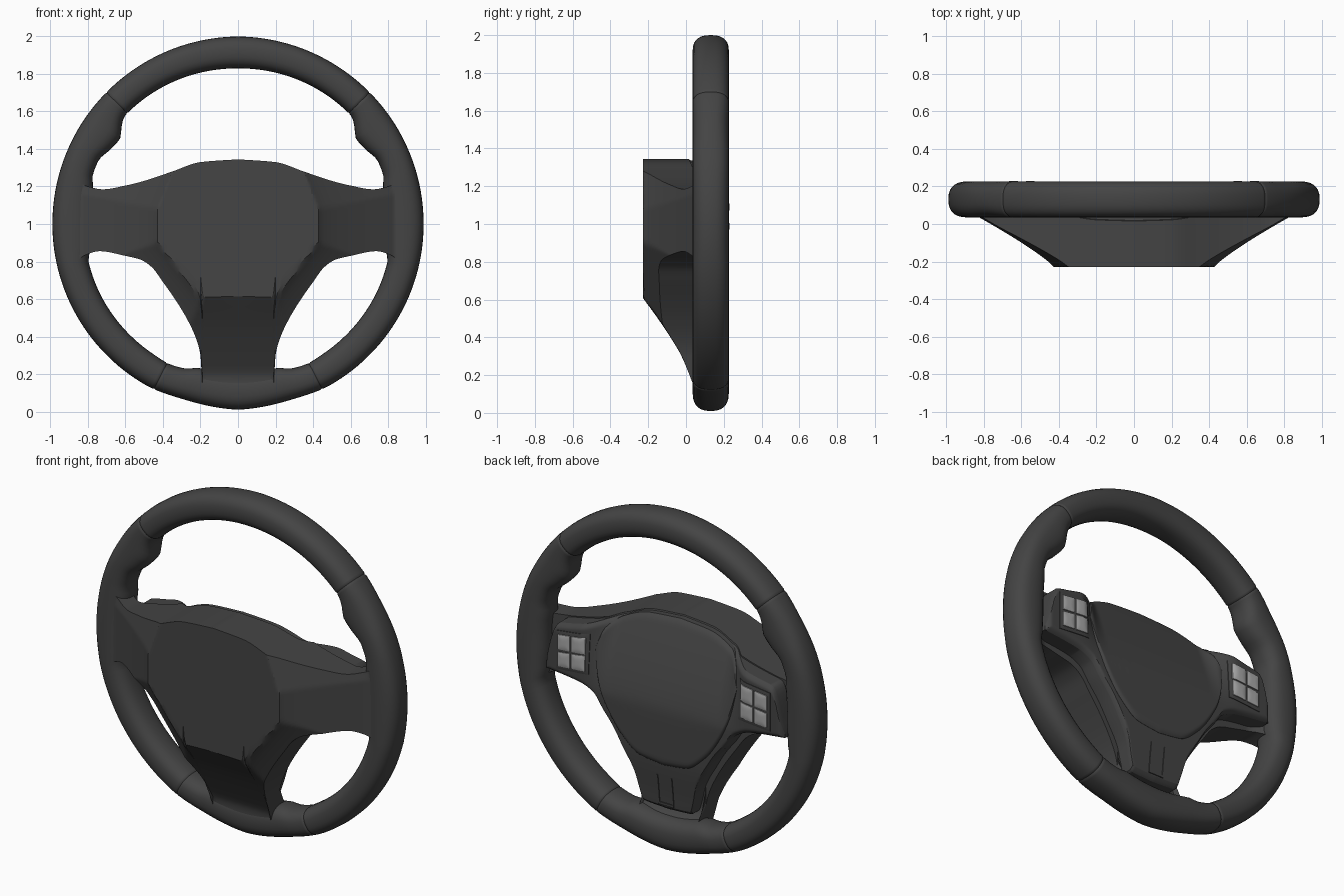
import bpy, bmesh, math

if "Cube" in bpy.data.objects:
    bpy.data.objects.remove(bpy.data.objects["Cube"])


def material(name, v):
    m = bpy.data.materials.new(name)
    m.diffuse_color = (v, v, v, 1)
    m.use_nodes = True
    m.node_tree.nodes["Principled BSDF"].inputs["Base Color"].default_value = m.diffuse_color
    return m


DARK = material("charcoal", 0.058)
GREY = material("button_grey", 0.40)


def curve(pts):
    """Monotone smooth interpolation through (x, value) points, mirrored in x."""
    s = [(b[1] - a[1]) / (b[0] - a[0]) for a, b in zip(pts, pts[1:])]
    m = [s[0]] + [0 if p * q <= 0 else 2 * p * q / (p + q) for p, q in zip(s, s[1:])] + [s[-1]]

    def f(x):
        x = min(max(abs(x), pts[0][0]), pts[-1][0])
        i = 0
        while i < len(s) - 1 and x > pts[i + 1][0]:
            i += 1
        h = pts[i + 1][0] - pts[i][0]
        t = (x - pts[i][0]) / h
        return ((2*t**3 - 3*t*t + 1) * pts[i][1] + (t**3 - 2*t*t + t) * h * m[i]
                + (3*t*t - 2*t**3) * pts[i + 1][1] + (t**3 - t*t) * h * m[i + 1])
    return f


def smooth(t):
    t = min(max(t, 0), 1)
    return t * t * (3 - 2 * t)


def finish(bm, name, mat, angle=30):
    bmesh.ops.recalc_face_normals(bm, faces=bm.faces)
    me = bpy.data.meshes.new(name)
    bm.to_mesh(me)
    bm.free()
    me.materials.append(mat)
    ob = bpy.data.objects.new(name, me)
    bpy.context.collection.objects.link(ob)
    bpy.ops.object.select_all(action='DESELECT')
    ob.select_set(True)
    bpy.context.view_layer.objects.active = ob
    bpy.ops.object.shade_smooth_by_angle(angle=math.radians(angle))
    return ob


def patch(name, mat, x0, x1, cols, rows, lo, hi, front, back, rnd=0.0, angle=30):
    """Solid between two surfaces y=front(x,z) and y=back(x,z), within lo(x)<z<hi(x)."""
    bm = bmesh.new()
    F, B = [], []
    for i in range(cols + 1):
        x = x0 + (x1 - x0) * i / cols
        a, b = lo(x), hi(x)
        f, g = [], []
        for k in range(rows + 1):
            z = a + (b - a) * (0.5 - 0.5 * math.cos(math.pi * k / rows))
            edge = min(z - a, b - z, abs(x - x0), abs(x1 - x))
            drop = rnd * (1 - min(1, edge / 0.03)) ** 2
            f.append(bm.verts.new((x, front(x, z), z)))
            g.append(bm.verts.new((x, back(x, z) - drop, z)))
        F.append(f)
        B.append(g)
    for i in range(cols):
        for k in range(rows):
            for G in (F, B):
                bm.faces.new((G[i][k], G[i+1][k], G[i+1][k+1], G[i][k+1]))
        for k in (0, rows):
            bm.faces.new((F[i][k], F[i+1][k], B[i+1][k], B[i][k]))
    for i in (0, cols):
        for k in range(rows):
            bm.faces.new((F[i][k], F[i][k+1], B[i][k+1], B[i][k]))
    return finish(bm, name, mat, angle)


# Rim: rounded section swept round, with thumb grips and four seam grooves
inner = curve([(0, .83), (46, .835), (50, .81), (54.5, .776), (59.5, .787), (66, .818), (71, .818),
               (76, .797), (90, .78), (100, .80), (104, .822), (147, .828), (153, .832),
               (160, .82), (165, .795), (180, .79)])
outer = curve([(0, 1.0), (45, .993), (90, .99), (150, .99), (163, .979), (180, .99)])
stations = {float(a): 1.0 for a in range(-180, 180, 2)}
for a in (45, 153):
    for s in (-1, 1):
        for d, k in ((-.5, 1), (0, .95), (.5, 1)):
            stations[s * a + d] = k
bm = bmesh.new()
rings = []
for a in sorted(stations):
    k, r0, r1 = stations[a], inner(a), outer(a)
    ring = []
    for j in range(28):
        t = 2 * math.pi * j / 28
        c, s = math.cos(t), math.sin(t)
        r = (r0 + r1) / 2 + k * (r1 - r0) / 2 * math.copysign(abs(c) ** .8, c)
        y = .131 + k * .096 * math.copysign(abs(s) ** .8, s)
        ring.append(bm.verts.new((r * math.sin(math.radians(a)), y, 1 + r * math.cos(math.radians(a)))))
    rings.append(ring)
for i, ring in enumerate(rings):
    nxt = rings[(i + 1) % len(rings)]
    for j in range(28):
        bm.faces.new((ring[j], ring[j - 1], nxt[j - 1], nxt[j]))
finish(bm, "rim", DARK, 35)


# Surfaces shared by the hub parts
def cover_front(x, z):
    x = abs(x)
    d = max(0, x - .43, .6 - z, (x - .43) * .784 - (z - .9) * .62, (x - .43) * .93 + (z - 1.08) * .36)
    return min(-.228 + .26 * (d / .39) ** .85, .04)


def face(x, z):
    fall = .16 * (max(0, z - .85) / .48) ** 1.3
    return .212 - fall * (1 - smooth((abs(x) - .35) / .2)) - .03 * smooth((.6 - z) / .35)


def cover_back(x, z):
    lift = max(smooth((abs(x) - .7) / .2), smooth((.28 - z) / .15))
    return max(min(.1, face(x, z) - .03) + .11 * lift, cover_front(x, z) + .01)


# Rear cover with its three spokes
patch("column_cover", DARK, -.9, .9, 180, 36,
      curve([(0, .1), (.185, .1), (.2, .3), (.22, .38), (.27, .49), (.33, .59), (.4, .69), (.46, .77),
             (.52, .81), (.6, .83), (.74, .855), (.8, .84), (.9, .78)]),
      curve([(0, 1.345), (.2, 1.33), (.35, 1.28), (.5, 1.23), (.6, 1.205), (.72, 1.185), (.8, 1.2), (.9, 1.25)]),
      cover_front, cover_back, 0, 24)

# Spoke trim on the driver's side
patch("spoke_trim", DARK, -.78, .78, 156, 32,
      curve([(0, .25), (.155, .26), (.175, .32), (.2, .42), (.27, .55), (.33, .65), (.4, .74), (.46, .82),
             (.55, .86), (.78, .89)]),
      curve([(0, 1.338), (.2, 1.322), (.35, 1.272), (.5, 1.222), (.6, 1.198), (.7, 1.175), (.72, 1.15), (.78, .92)]),
      lambda x, z: face(x, z) - .13, face, .025)

# Centre pad
patch("centre_pad", DARK, -.46, .46, 92, 32,
      curve([(0, .53), (.15, .55), (.27, .64), (.37, .78), (.43, .92), (.46, 1.08)]),
      curve([(0, 1.337), (.2, 1.322), (.35, 1.27), (.43, 1.2), (.46, 1.1)]),
      lambda x, z: face(x, z) - .05, lambda x, z: face(x, z) + .013, .012)

# Insert on the lower spoke: two ribs and a foot
for n, x0, x1, z0, z1 in (("left", -.05, -.042, .29, .46), ("right", .042, .05, .29, .46), ("foot", -.05, .05, .28, .295)):
    patch("lower_insert_" + n, DARK, x0, x1, 2, 8, lambda x, z0=z0: z0, lambda x, z1=z1: z1,
          lambda x, z: face(x, z) - .01, lambda x, z: face(x, z) + .005)

# Button panels, each with four buttons
for side, s in (("left", -1), ("right", 1)):
    def tile(name, mat, x0, x1, z0, z1, h):
        patch(name + "_" + side, mat, s * x0, s * x1, 12, 12,
              lambda x: z0 - .08 * (abs(x) - .6), lambda x: z1 - .12 * (abs(x) - .6),
              lambda x, z: face(x, z) - .01, lambda x, z: face(x, z) + h, .004)
    tile("button_panel", DARK, .49, .70, .925, 1.155, .008)
    for i, (x0, x1) in enumerate(((.508, .592), (.604, .683))):
        for j, (z0, z1) in enumerate(((.945, 1.032), (1.045, 1.135))):
            tile("button_%d%d" % (i, j), GREY, x0, x1, z0, z1, .017)
